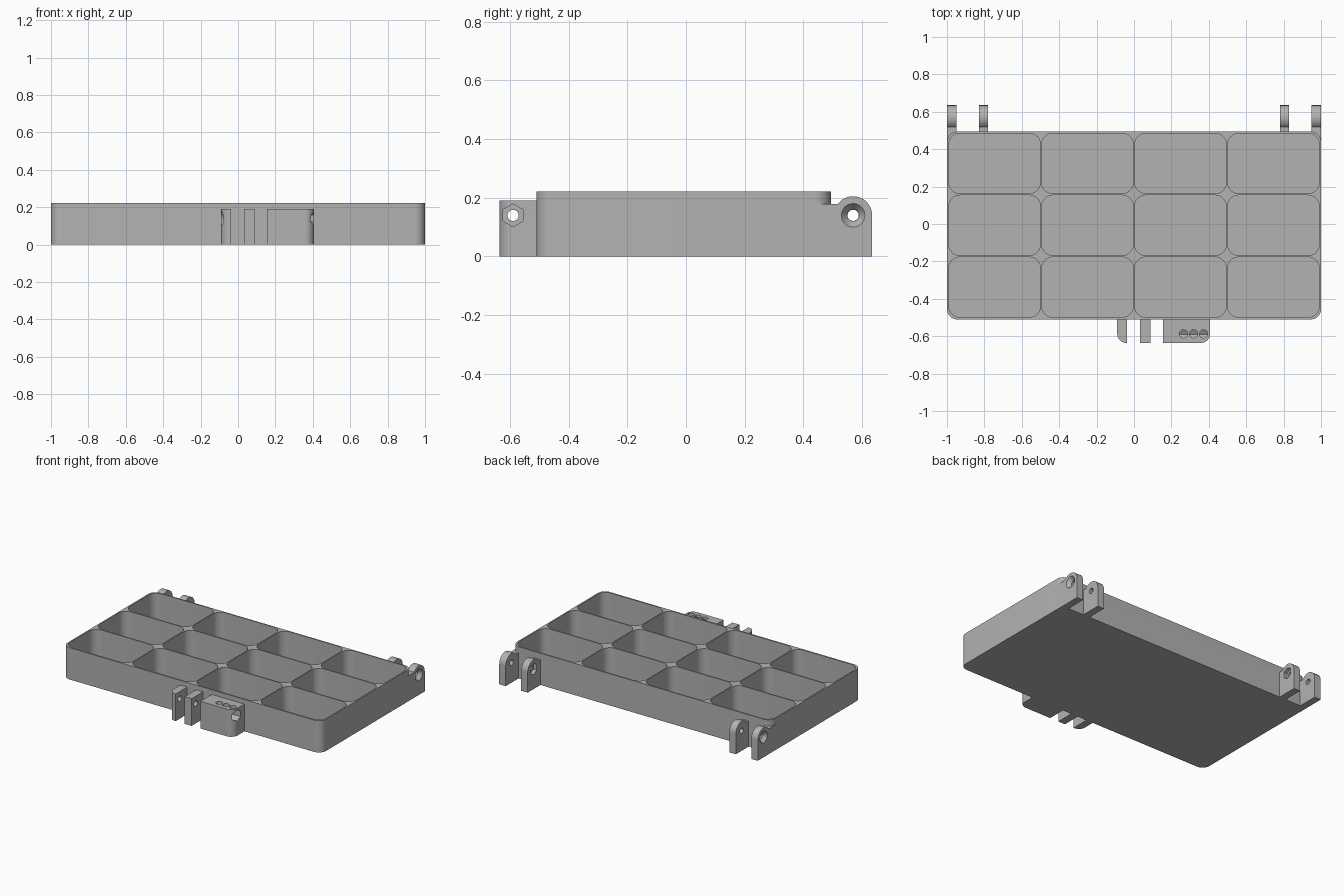
import bpy, bmesh
from math import sin, cos, pi

cube = bpy.data.objects.get("Cube")
if cube:
    bpy.data.objects.remove(cube, do_unlink=True)

grey = bpy.data.materials.new("plain grey")
grey.use_nodes = True
color = (0.45, 0.45, 0.45, 1)
grey.diffuse_color = color
grey.node_tree.nodes["Principled BSDF"].inputs["Base Color"].default_value = color


def loft(name, lower, upper, axis, lo, hi):
    """Solid between two matching outlines, along x or z."""
    place = (lambda p, h: (h, *p)) if axis == "x" else (lambda p, h: (*p, h))
    bm = bmesh.new()
    a = [bm.verts.new(place(p, lo)) for p in lower]
    b = [bm.verts.new(place(p, hi)) for p in upper]
    bm.faces.new(a)
    bm.faces.new(b)
    for i in range(len(a)):
        j = (i + 1) % len(a)
        bm.faces.new((a[i], a[j], b[j], b[i]))
    bmesh.ops.recalc_face_normals(bm, faces=bm.faces)
    mesh = bpy.data.meshes.new(name)
    bm.to_mesh(mesh)
    bm.free()
    mesh.materials.append(grey)
    obj = bpy.data.objects.new(name, mesh)
    bpy.context.collection.objects.link(obj)
    return obj


def prism(name, outline, axis, lo, hi):
    return loft(name, outline, outline, axis, lo, hi)


def arc(cx, cy, r, start, end, n):
    return [(cx + r * cos(start + (end - start) * i / n),
             cy + r * sin(start + (end - start) * i / n)) for i in range(n + 1)]


def ring(cx, cy, r, n=32, turn=0.0):
    return arc(cx, cy, r, turn, turn + 2 * pi, n)[:-1]


def rounded(x0, x1, y0, y1, radii):
    """Rectangle with corner radii: right-back, left-back, left-front, right-front."""
    points = []
    for k, (x, y, sx, sy) in enumerate([(x1, y1, -1, -1), (x0, y1, 1, -1),
                                        (x0, y0, 1, 1), (x1, y0, -1, 1)]):
        r = radii[k]
        if r:
            points += arc(x + sx * r, y + sy * r, r, k * pi / 2, (k + 1) * pi / 2, 10)
        else:
            points.append((x, y))
    return points


def combine(obj, tool, operation="DIFFERENCE"):
    mod = obj.modifiers.new("combine", "BOOLEAN")
    mod.object, mod.operation, mod.solver = tool, operation, "EXACT"
    with bpy.context.temp_override(object=obj, active_object=obj):
        bpy.ops.object.modifier_apply(modifier=mod.name)
    bpy.data.objects.remove(tool, do_unlink=True)


def cone_recess(y, z, face, inner):
    """Countersink narrowing from an outer face towards inner."""
    out = face + (face - inner) * 0.04
    return loft("countersink", ring(y, z, 0.041), ring(y, z, 0.02), "x", out, inner)


def hexagon(y, z):
    return ring(y, z, 0.039, 6, pi / 2)


AXIS_Z = 0.14
HINGE_Y = 0.57
CLASP_Y = -0.59
BORE = 0.019

# Tray body
tray = prism("tray", rounded(-1, 1, -0.51, 0.494, [0.055] * 4), "z", 0, 0.222)

# Hinge lugs at the back, joined to the tray
lug_outline = ([(0.44, 0), (0.635, 0)]
               + arc(HINGE_Y, AXIS_Z, 0.065, 0, pi - 0.63, 20) + [(0.44, 0.178)])
for side in (-1, 1):
    for near, far in ((0.78, 0.83), (0.95, 1.0)):
        lo, hi = sorted((side * near, side * far))
        lug = prism("hinge_lug", lug_outline, "x", lo, hi)
        combine(lug, prism("bore", ring(HINGE_Y, AXIS_Z, BORE), "x", lo - 0.1, hi + 0.1))
        if far == 1.0:
            recess = cone_recess(HINGE_Y, AXIS_Z, side * far, side * 0.975)
        else:
            lo, hi = sorted((side * 0.76, side * 0.805))
            recess = prism("nut_recess", hexagon(HINGE_Y, AXIS_Z), "x", lo, hi)
        combine(lug, recess)
        combine(tray, lug, "UNION")

# Compartments
for column in range(4):
    for row in range(3):
        x = (column - 1.5) * 0.497
        y = (row - 1) * 0.331 - 0.007
        outline = rounded(x - 0.245, x + 0.245, y - 0.161, y + 0.161, [0.06] * 4)
        combine(tray, prism("compartment", outline, "z", 0.02, 0.3))

# Clasp at the front: two fins and a block
clasp = []
for name, x0, x1, radii in (("clasp_outer_fin", -0.09, -0.037, [0, 0, 0.05, 0]),
                            ("clasp_inner_fin", 0.033, 0.087, [0, 0, 0, 0]),
                            ("clasp_block", 0.155, 0.407, [0, 0, 0, 0.05])):
    part = prism(name, rounded(x0, x1, -0.636, -0.505, radii), "z", 0, 0.19)
    combine(part, prism("bore", ring(CLASP_Y, AXIS_Z, BORE), "x", x0 - 0.1, x1 + 0.1))
    clasp.append(part)
outer_fin, inner_fin, block = clasp
combine(outer_fin, cone_recess(CLASP_Y, AXIS_Z, -0.09, -0.065))

# Nut channel and the three openings above it
combine(block, prism("nut_channel", hexagon(CLASP_Y, AXIS_Z), "x", 0.235, 0.5))
for i in range(3):
    opening = ring(0.265 + i * 0.0535, -0.587, 0.022, 24)
    combine(block, prism("opening", opening, "z", AXIS_Z, 0.3))

# Smooth the rounded corners, keep the edges crisp
for part in [tray] + clasp:
    bpy.ops.object.select_all(action="DESELECT")
    part.select_set(True)
    bpy.context.view_layer.objects.active = part
    bpy.ops.object.shade_smooth_by_angle(angle=0.5)
